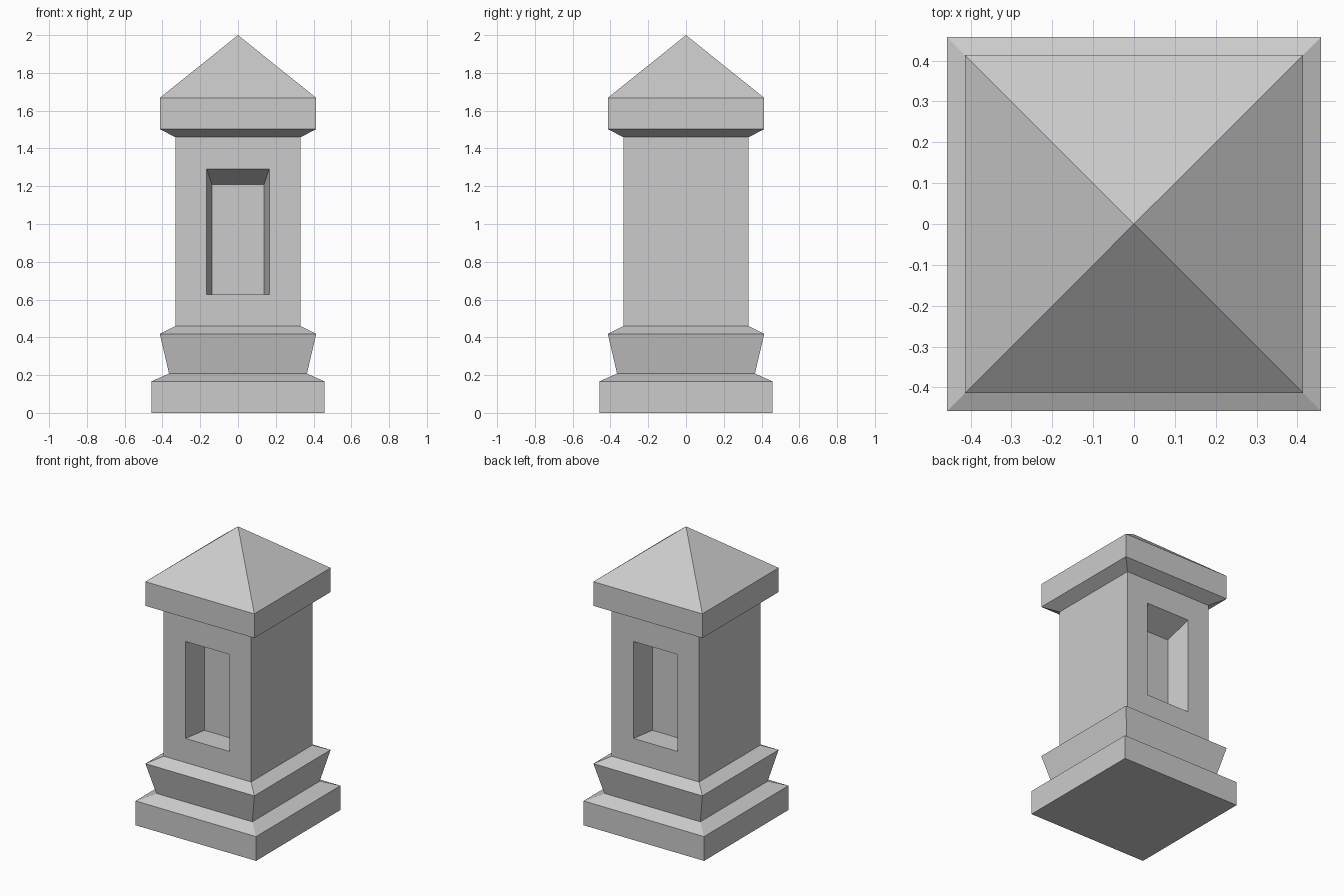
import bpy
import bmesh

cube = bpy.data.objects.get("Cube")
if cube:
    bpy.data.objects.remove(cube, do_unlink=True)

GREY = (0.6, 0.6, 0.6, 1.0)
stone = bpy.data.materials.new("grey_stone")
stone.use_nodes = True
stone.diffuse_color = GREY
stone.node_tree.nodes["Principled BSDF"].inputs["Base Color"].default_value = GREY


def square_loft(bm, rings, close_bottom=False, apex=None):
    """Join square rings given as (half width, height), from bottom to top."""
    corners = [(-1, -1), (1, -1), (1, 1), (-1, 1)]
    loops = [[bm.verts.new((x * r, y * r, z)) for x, y in corners] for r, z in rings]
    for low, high in zip(loops, loops[1:]):
        for i in range(4):
            j = (i + 1) % 4
            bm.faces.new((low[i], low[j], high[j], high[i]))
    if close_bottom:
        bm.faces.new(reversed(loops[0]))
    if apex is not None:
        tip = bm.verts.new((0, 0, apex))
        for i in range(4):
            bm.faces.new((loops[-1][i], loops[-1][(i + 1) % 4], tip))
    bm.normal_update()


def finish(name, bm):
    mesh = bpy.data.meshes.new(name)
    bm.to_mesh(mesh)
    bm.free()
    mesh.materials.append(stone)
    bpy.context.collection.objects.link(bpy.data.objects.new(name, mesh))


def inset_to(bm, face, half_width, bottom, top, depth):
    """Inset a front or back face and fit the inner face to a rectangle."""
    middle = face.calc_center_median().z
    side = 1 if face.normal.y > 0 else -1
    bmesh.ops.inset_individual(bm, faces=[face], thickness=0.02)
    for v in face.verts:
        v.co.x = half_width if v.co.x > 0 else -half_width
        v.co.z = top if v.co.z > middle else bottom
        v.co.y = side * depth


# Stepped base
bm = bmesh.new()
square_loft(bm, [(0.458, 0), (0.458, 0.167), (0.365, 0.208)], close_bottom=True)
finish("plinth", bm)

# Flared moulding
bm = bmesh.new()
square_loft(bm, [(0.365, 0.208), (0.414, 0.418), (0.332, 0.46)])
finish("base_moulding", bm)

# Shaft with a tapered niche in the front and the back
bm = bmesh.new()
square_loft(bm, [(0.332, 0.46), (0.332, 1.46)])
for face in [f for f in bm.faces if abs(f.normal.y) > 0.9]:
    inset_to(bm, face, 0.166, 0.626, 1.292, 0.332)
    inset_to(bm, face, 0.138, 0.626, 1.21, 0.166)
finish("shaft", bm)

# Cap with a pyramid roof
bm = bmesh.new()
square_loft(bm, [(0.332, 1.46), (0.414, 1.502), (0.414, 1.668)], apex=2.0)
finish("roof_cap", bm)
